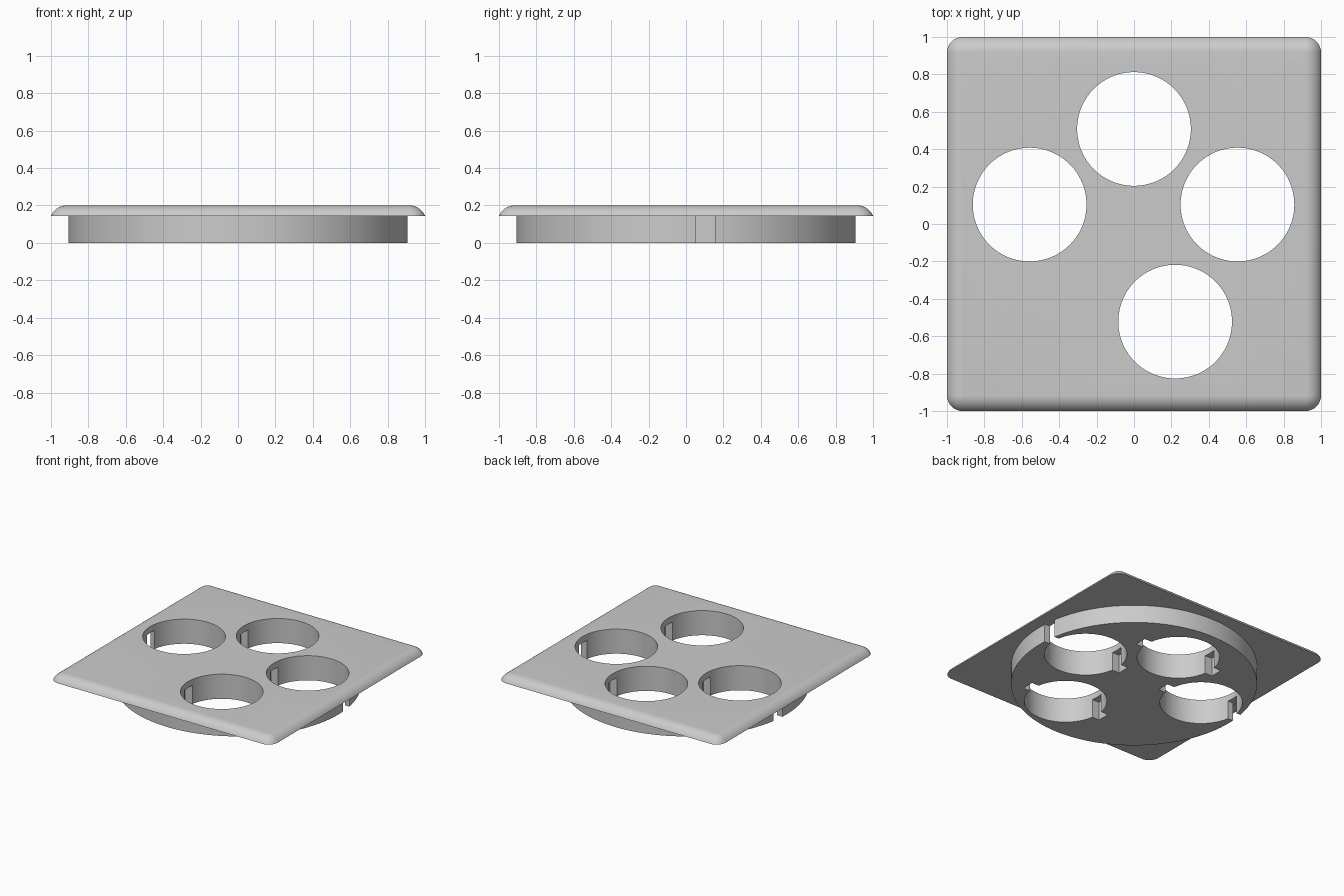
import bpy, bmesh, math

if "Cube" in bpy.data.objects:
    bpy.data.objects.remove(bpy.data.objects["Cube"])

Z_LIP, Z_TOP = 0.145, 0.2
HOLES = [(0.0, 0.508), (-0.558, 0.104), (0.553, 0.104), (0.22, -0.522)]
HOLE_R = 0.304

grey = bpy.data.materials.new("light grey")
grey.diffuse_color = (0.6, 0.6, 0.6, 1)
grey.use_nodes = True
grey.node_tree.nodes["Principled BSDF"].inputs["Base Color"].default_value = grey.diffuse_color


def loft(name, rings):
    """Closed solid through a stack of equal-length rings."""
    bm = bmesh.new()
    vs = [[bm.verts.new(p) for p in r] for r in rings]
    n = len(rings[0])
    for a, b in zip(vs, vs[1:]):
        for i in range(n):
            j = (i + 1) % n
            bm.faces.new((a[i], a[j], b[j], b[i]))
    bm.faces.new(vs[0][::-1])
    bm.faces.new(vs[-1])
    bmesh.ops.recalc_face_normals(bm, faces=bm.faces[:])
    me = bpy.data.meshes.new(name)
    bm.to_mesh(me)
    bm.free()
    me.materials.append(grey)
    ob = bpy.data.objects.new(name, me)
    bpy.context.collection.objects.link(ob)
    return ob


def circle(x, y, r, z, n):
    return [(x + r * math.cos(2 * math.pi * i / n),
             y + r * math.sin(2 * math.pi * i / n), z) for i in range(n)]


def rounded_square(c, r, z, n=8):
    pts = []
    for q, (sx, sy) in enumerate([(1, 1), (-1, 1), (-1, -1), (1, -1)]):
        for k in range(n + 1):
            a = (q + k / n) * math.pi / 2
            pts.append((sx * c + r * math.cos(a), sy * c + r * math.sin(a), z))
    return pts


def box(name, x, y, w, d, z0, z1):
    sq = [(-1, -1), (1, -1), (1, 1), (-1, 1)]
    return loft(name, [[(x + a * w / 2, y + b * d / 2, z) for a, b in sq] for z in (z0, z1)])


def boolean(target, other, op):
    m = target.modifiers.new(op, 'BOOLEAN')
    m.operation, m.object, m.solver = op, other, 'EXACT'
    bpy.context.view_layer.objects.active = target
    bpy.ops.object.modifier_apply(modifier=m.name)
    bpy.data.objects.remove(other)


# Square cover plate with an arched rim
R, C = 0.09, 0.917
start = math.asin((Z_LIP - (Z_TOP - R)) / R)
rings = []
for k in range(9):
    a = start + (math.pi / 2 - start) * k / 8
    rings.append(rounded_square(C, max(R * math.cos(a), 0.002), Z_TOP - R + R * math.sin(a)))
plate = loft("cover_plate", rings)

# Round plug under the plate
plug = loft("round_plug", [circle(0, 0, 0.906, z, 128) for z in (0, 0.17)])
boolean(plate, plug, 'UNION')

# Four through holes, each with two side slots hidden under the plate
for x, y in HOLES:
    boolean(plate, loft("hole_cutter", [circle(x, y, HOLE_R, z, 96) for z in (-0.1, 0.3)]),
            'DIFFERENCE')
    boolean(plate, box("slot_cutter", x, y, 2 * (HOLE_R + 0.06), 0.1, -0.1, Z_LIP + 0.004),
            'DIFFERENCE')

bpy.ops.object.select_all(action='DESELECT')
plate.select_set(True)
bpy.context.view_layer.objects.active = plate
bpy.ops.object.shade_smooth_by_angle(angle=math.radians(30))
